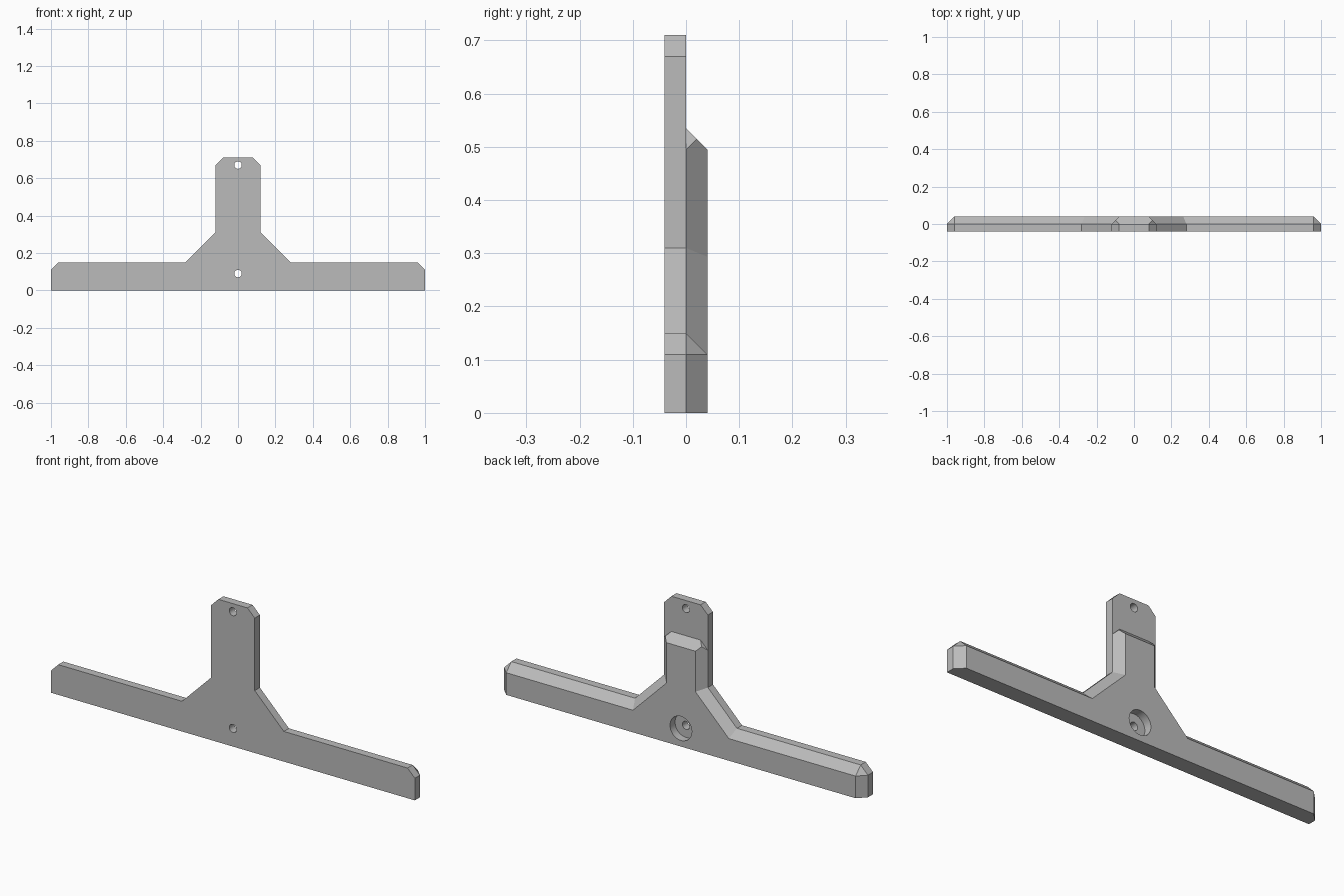
import bpy, bmesh, math
from mathutils import Matrix

cube = bpy.data.objects.get("Cube")
if cube:
    bpy.data.objects.remove(cube, do_unlink=True)

grey = bpy.data.materials.new("plain grey")
grey.use_nodes = True
colour = (0.5, 0.5, 0.5, 1)
grey.diffuse_color = colour
grey.node_tree.nodes["Principled BSDF"].inputs["Base Color"].default_value = colour


def finish(name, bm):
    bmesh.ops.recalc_face_normals(bm, faces=bm.faces)
    mesh = bpy.data.meshes.new(name)
    bm.to_mesh(mesh)
    bm.free()
    mesh.materials.append(grey)
    obj = bpy.data.objects.new(name, mesh)
    bpy.context.collection.objects.link(obj)
    return obj


def mirrored(half):
    """Close a right-hand outline with its mirror image."""
    return half + [(-x, z) for x, z in reversed(half)]


def loft(name, front, back, y0, y1):
    """Solid between two matching (x, z) outlines at two depths."""
    bm = bmesh.new()
    a = [bm.verts.new((x, y0, z)) for x, z in front]
    b = [bm.verts.new((x, y1, z)) for x, z in back]
    bm.faces.new(a)
    bm.faces.new(b)
    for i in range(len(a)):
        j = (i + 1) % len(a)
        bm.faces.new((a[i], a[j], b[j], b[i]))
    bmesh.ops.remove_doubles(bm, verts=bm.verts, dist=1e-5)
    return finish(name, bm)


def cylinder(name, radius, z, y0, y1):
    bm = bmesh.new()
    place = Matrix.Translation((0, (y0 + y1) / 2, z)) @ Matrix.Rotation(math.pi / 2, 4, "X")
    bmesh.ops.create_cone(bm, cap_ends=True, segments=40, radius1=radius,
                          radius2=radius, depth=y1 - y0, matrix=place)
    return finish(name, bm)


def combine(target, other, operation):
    mod = target.modifiers.new(operation.lower(), "BOOLEAN")
    mod.operation = operation
    mod.solver = "EXACT"
    mod.object = other
    bpy.context.view_layer.objects.active = target
    bpy.ops.object.modifier_apply(modifier=mod.name)
    bpy.data.objects.remove(other, do_unlink=True)


T = 0.04                              # layer thickness and bevel width
M = T * math.tan(math.pi / 8)         # mitre shift at the gusset corners

# Front plate: long bar, sloped gussets and upright tab
lower = [(1, 0), (1, 0.11), (0.96, 0.15), (0.28, 0.15), (0.12, 0.31)]
plate_outline = mirrored(lower + [(0.12, 0.67), (0.08, 0.71)])
bracket = loft("bracket", plate_outline, plate_outline, -T, 0)

# Bevelled rear rib, shorter than the tab, flat along the bottom
rib_front = mirrored(lower + [(0.12, 0.535)])
rib_back = mirrored([(0.96, 0), (0.96, 0.11), (0.96, 0.11), (0.28 - M, 0.11),
                     (0.08, 0.31 - M), (0.08, 0.495)])
rib = loft("rear_rib", rib_front, rib_back, 0, T)

# Clipped top corners of the rib
for side in (1, -1):
    wedge = [(side * x, z) for x, z in ((0.13, 0.485), (0.07, 0.545), (0.14, 0.56))]
    combine(rib, loft("corner_cutter", wedge, wedge, -0.1, 0.1), "DIFFERENCE")
combine(bracket, rib, "UNION")

# Counterbore in the back, then the two through holes
combine(bracket, cylinder("counterbore_cutter", 0.06, 0.09, 0, 0.1), "DIFFERENCE")
for height in (0.09, 0.67):
    combine(bracket, cylinder("hole_cutter", 0.02, height, -0.1, 0.1), "DIFFERENCE")

# Smooth hole walls, crisp edges elsewhere
bpy.ops.object.select_all(action="DESELECT")
bracket.select_set(True)
bpy.context.view_layer.objects.active = bracket
bpy.ops.object.shade_smooth_by_angle(angle=math.radians(20))
